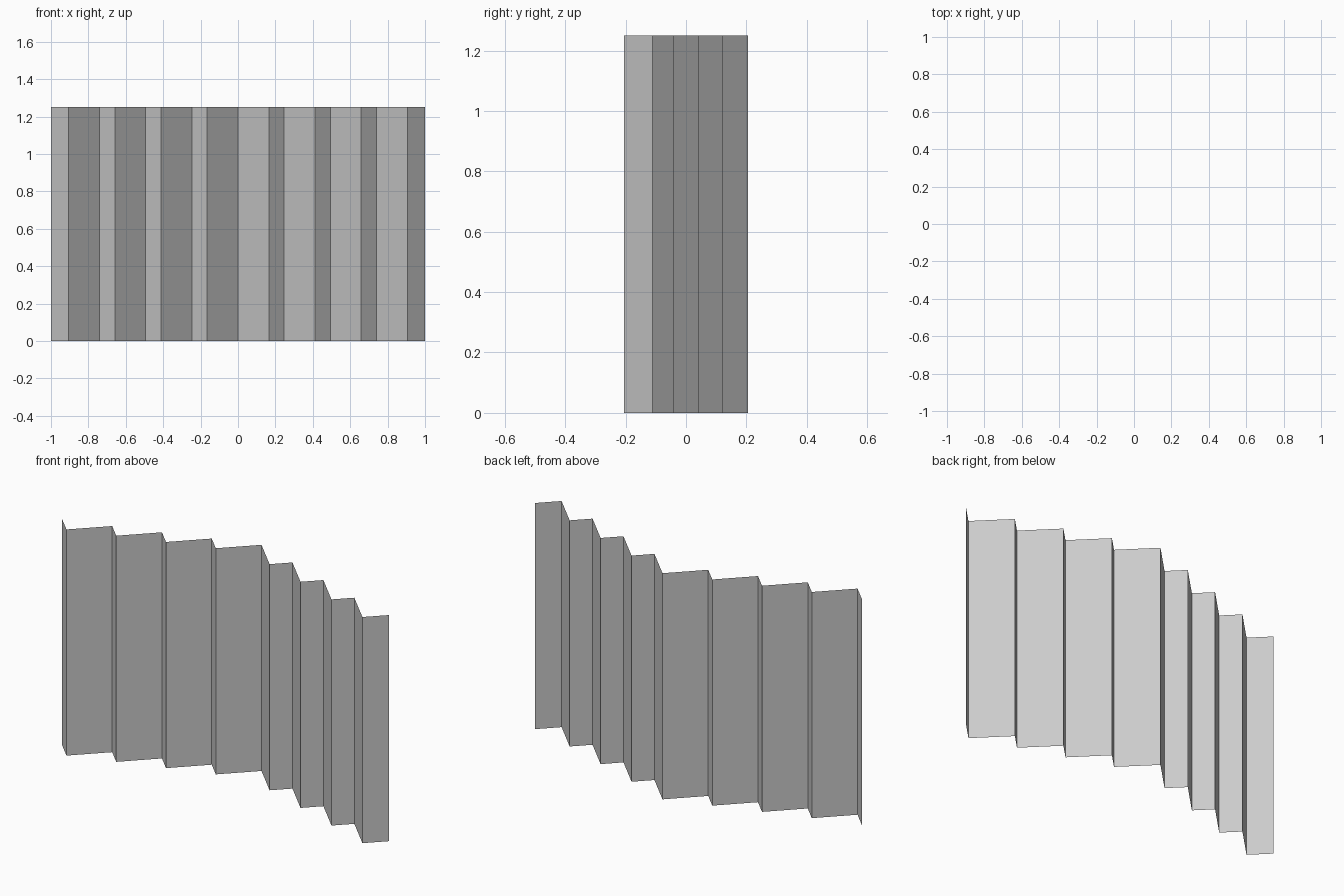
import bpy

if "Cube" in bpy.data.objects:
    bpy.data.objects.remove(bpy.data.objects["Cube"])

# Dimensions: long fold, short return fold, end flap (all folds at 45 degrees)
LONG, SHORT, END = 0.1645, 0.0823, 0.095
HEIGHT = 1.25
PEAK_Y = 0.2053

# Right half of the zigzag plan, walking outward from the central ridge
x, y = 0.0, PEAK_Y
half = [(x, y)]
steps = [(LONG, -1), (SHORT, 1)] * 3 + [(LONG, -1), (END, 1)]
for length, direction in steps:
    x += length
    y += direction * length
    half.append((x, y))
half = [(px / x, py) for px, py in half]

# Mirror to the left half
plan = [(-px, py) for px, py in reversed(half[1:])] + half

# Raise the plan line into a thin pleated sheet
n = len(plan)
verts = [(px, py, z) for z in (0.0, HEIGHT) for px, py in plan]
faces = [(i, i + 1, n + i + 1, n + i) for i in range(n - 1)]
mesh = bpy.data.meshes.new("folding_screen")
mesh.from_pydata(verts, [], faces)
screen = bpy.data.objects.new("folding_screen", mesh)
bpy.context.collection.objects.link(screen)
